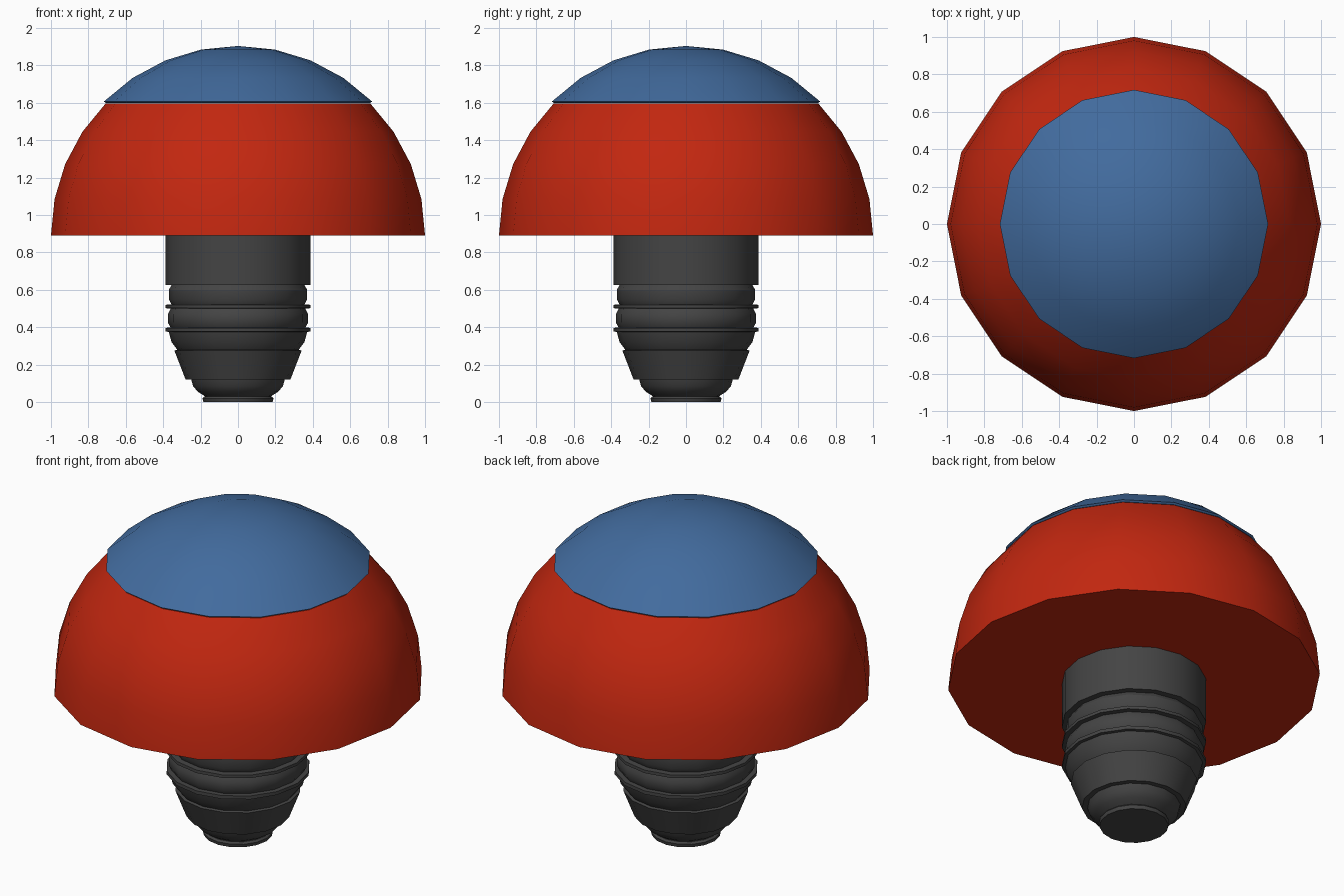
import bpy, bmesh, math

if "Cube" in bpy.data.objects:
    bpy.data.objects.remove(bpy.data.objects["Cube"])

SIDES = 16


def material(name, rgb):
    m = bpy.data.materials.new(name)
    m.diffuse_color = (*rgb, 1)
    m.use_nodes = True
    m.node_tree.nodes["Principled BSDF"].inputs["Base Color"].default_value = m.diffuse_color
    return m


def lathe(name, profile, mat):
    """Revolve (radius, z) points, listed bottom to top, about z."""
    bm = bmesh.new()
    rings = []
    for r, z in profile:
        if r == 0:
            rings.append([bm.verts.new((0, 0, z))] * SIDES)
        else:
            rings.append([bm.verts.new((r * math.cos(math.tau * i / SIDES),
                                        r * math.sin(math.tau * i / SIDES), z))
                          for i in range(SIDES)])
    for a, b in zip(rings, rings[1:]):
        for i in range(SIDES):
            j = (i + 1) % SIDES
            bm.faces.new(list(dict.fromkeys((a[i], a[j], b[j], b[i]))))
    bmesh.ops.recalc_face_normals(bm, faces=bm.faces)
    me = bpy.data.meshes.new(name)
    bm.to_mesh(me)
    bm.free()
    me.materials.append(mat)
    ob = bpy.data.objects.new(name, me)
    bpy.context.collection.objects.link(ob)
    bpy.ops.object.select_all(action='DESELECT')
    bpy.context.view_layer.objects.active = ob
    ob.select_set(True)
    bpy.ops.object.shade_smooth_by_angle(angle=math.radians(30))
    return ob


def arc(radius, first, last):
    """Dome profile in eighths of a right angle."""
    return [(radius * math.cos(k * math.pi / 16), BASE + radius * math.sin(k * math.pi / 16))
            for k in range(first, last + 1)]


BASE = 0.89
red = material("red", (0.54, 0.020, 0.005))
blue = material("blue", (0.054, 0.147, 0.34))
dark = material("dark grey", (0.058, 0.058, 0.058))

# Red hemisphere with a flat underside, running up to the blue top
lathe("dome", [(0, BASE)] + arc(1.0, 0, 4) + [(0, 1.597)], red)

# Blue cap standing slightly proud of the dome
lathe("top_cap", [(0, 1.599), (0.707, 1.599)] + arc(1.014, 4, 7) + [(0, BASE + 1.014)], blue)

# Screw-in stem with a collar, thread rings and a tapered tip
lathe("stem", [
    (0, 0), (0.185, 0), (0.19, 0.02), (0.18, 0.03), (0.175, 0.03),
    (0.215, 0.055), (0.24, 0.085), (0.25, 0.12),
    (0.28, 0.12), (0.34, 0.275), (0.325, 0.28),
    (0.355, 0.32), (0.37, 0.375),
    (0.388, 0.377), (0.388, 0.397), (0.36, 0.398),
    (0.375, 0.425), (0.375, 0.47), (0.36, 0.5),
    (0.388, 0.502), (0.388, 0.52), (0.355, 0.522),
    (0.37, 0.55), (0.37, 0.60), (0.355, 0.625),
    (0.388, 0.627), (0.388, BASE), (0, BASE)], dark)
